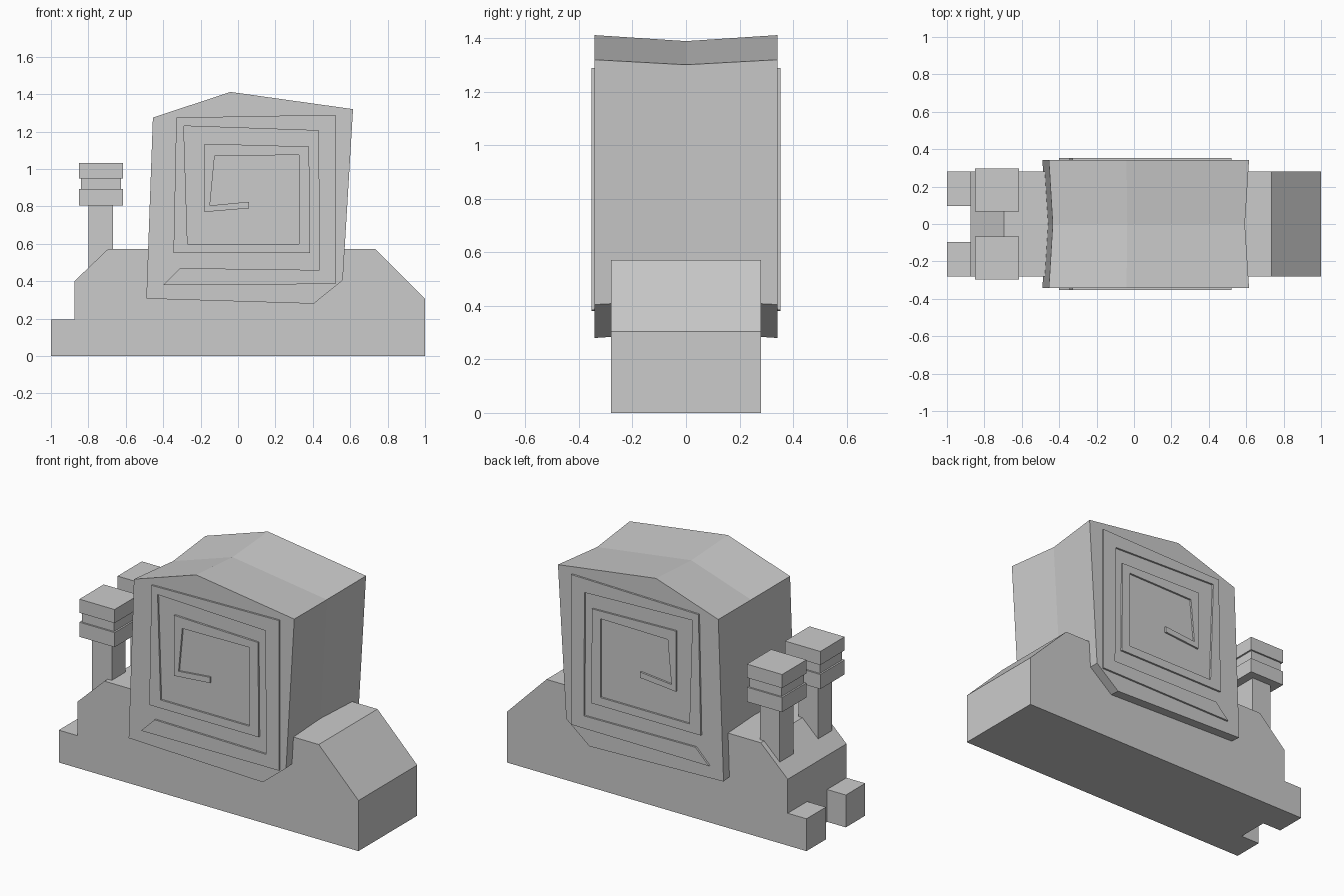
import bpy
import bmesh

old = bpy.data.objects.get("Cube")
if old:
    bpy.data.objects.remove(old, do_unlink=True)

# Single stone-grey material
GREY = (0.6, 0.6, 0.6, 1)
stone = bpy.data.materials.new("stone grey")
stone.use_nodes = True
stone.diffuse_color = GREY
stone.node_tree.nodes["Principled BSDF"].inputs["Base Color"].default_value = GREY


def loft(name, sections):
    """Join (y, xz profile) sections into a closed solid, capped at both ends."""
    bm = bmesh.new()
    rings = [[bm.verts.new((x, y, z)) for x, z in profile] for y, profile in sections]
    for a, b in zip(rings, rings[1:]):
        for i in range(len(a)):
            j = (i + 1) % len(a)
            bm.faces.new((a[i], a[j], b[j], b[i]))
    bm.faces.new(rings[0])
    bm.faces.new(rings[-1][::-1])
    bmesh.ops.recalc_face_normals(bm, faces=bm.faces)
    mesh = bpy.data.meshes.new(name)
    bm.to_mesh(mesh)
    bm.free()
    mesh.materials.append(stone)
    obj = bpy.data.objects.new(name, mesh)
    bpy.context.collection.objects.link(obj)
    return obj


def prism(name, profile, y0, y1):
    return loft(name, [(y0, profile), (y1, profile)])


def box(name, x0, x1, y0, y1, z0, z1):
    return prism(name, [(x0, z0), (x1, z0), (x1, z1), (x0, z1)], y0, y1)


# Body: chamfered slab with a sloping head and tail
prism("body", [(-0.875, 0), (1, 0), (1, 0.305), (0.735, 0.572),
               (-0.695, 0.572), (-0.875, 0.4)], -0.28, 0.28)

# Shell: uneven hexagon, slightly pinched along the middle
outline = [(-0.49, 0.307), (-0.455, 1.275), (-0.04, 1.412),
           (0.615, 1.32), (0.56, 0.405), (0.405, 0.28)]
cx, cz, pinch = 0.06, 0.85, 0.96
waist = [(cx + (x - cx) * pinch, cz + (z - cz) * pinch) for x, z in outline]
loft("shell", [(-0.342, outline), (0, waist), (0.342, outline)])

# Raised square spiral on each side of the shell
spiral = [(-0.4, 0.38), (0.52, 0.385), (0.52, 1.29), (-0.33, 1.275),
          (-0.345, 0.55), (0.385, 0.55), (0.38, 1.12), (-0.18, 1.135),
          (-0.18, 0.77), (0.06, 0.79), (0.06, 0.825), (-0.15, 0.805),
          (-0.125, 1.07), (0.325, 1.075), (0.325, 0.6), (-0.27, 0.6),
          (-0.29, 1.23), (0.43, 1.205), (0.435, 0.46), (-0.31, 0.47)]

for side, s in (("left", 1), ("right", -1)):
    prism("spiral_" + ("back" if s > 0 else "front"), spiral, s * 0.341, s * 0.353)
    # Mouth feeler, eye stalk and banded eye block
    box("feeler_" + side, -1, -0.875, s * 0.095, s * 0.28, 0, 0.195)
    box("eye_stalk_" + side, -0.8, -0.668, s * 0.117, s * 0.249, 0.42, 0.81)
    box("eye_lower_" + side, -0.85, -0.615, s * 0.066, s * 0.298, 0.805, 0.893)
    box("eye_band_" + side, -0.84, -0.625, s * 0.076, s * 0.288, 0.893, 0.95)
    box("eye_upper_" + side, -0.85, -0.615, s * 0.066, s * 0.298, 0.95, 1.032)
